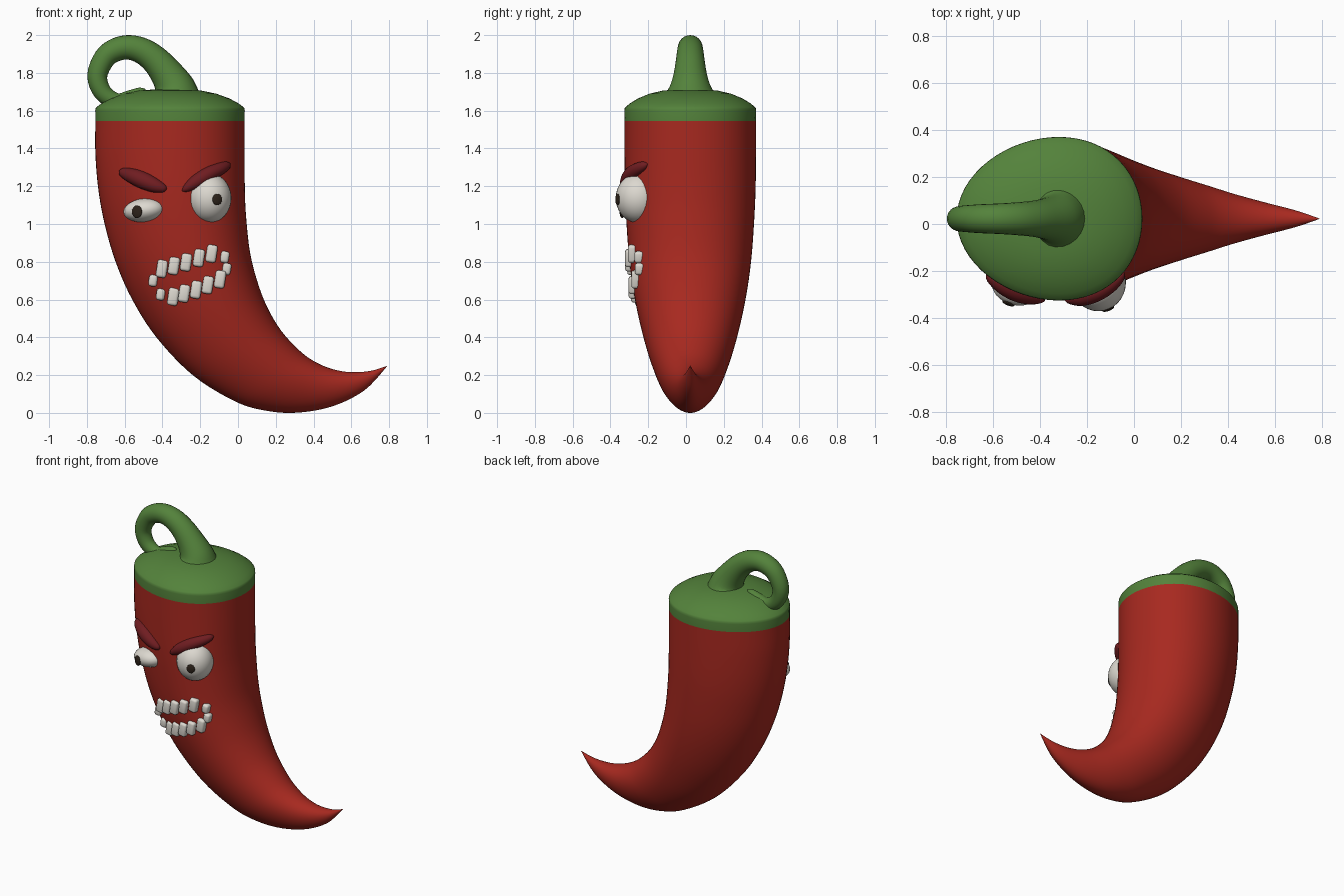
import bpy, bmesh, math
from mathutils import Vector, Matrix
from mathutils.bvhtree import BVHTree

if "Cube" in bpy.data.objects:
    bpy.data.objects.remove(bpy.data.objects["Cube"])

YC = 0.0225  # depth centre of the pepper


def material(name, rgb):
    m = bpy.data.materials.new(name)
    m.diffuse_color = (*rgb, 1)
    m.use_nodes = True
    m.node_tree.nodes["Principled BSDF"].inputs["Base Color"].default_value = m.diffuse_color
    return m


RED = material("pepper red", (0.39, 0.022, 0.014))
GREEN = material("stem green", (0.088, 0.225, 0.044))
WHITE = material("ivory white", (0.72, 0.69, 0.63))
MAROON = material("brow maroon", (0.16, 0.012, 0.015))
DARK = material("pupil dark", (0.025, 0.016, 0.01))


def finish(bm, name, mat, angle=40):
    bmesh.ops.recalc_face_normals(bm, faces=bm.faces)
    me = bpy.data.meshes.new(name)
    bm.to_mesh(me)
    bm.free()
    ob = bpy.data.objects.new(name, me)
    bpy.context.collection.objects.link(ob)
    me.materials.append(mat)
    bpy.ops.object.select_all(action='DESELECT')
    ob.select_set(True)
    bpy.context.view_layer.objects.active = ob
    bpy.ops.object.shade_smooth_by_angle(angle=math.radians(angle))
    return ob


def circle(n=64):
    return [2 * math.pi * k / n for k in range(n)]


def loft(rings, caps=True):
    bm = bmesh.new()
    vs = [[bm.verts.new(p) for p in r] for r in rings]
    n = len(vs[0])
    for a, b in zip(vs, vs[1:]):
        for i in range(n):
            bm.faces.new((a[i], a[(i + 1) % n], b[(i + 1) % n], b[i]))
    if caps:
        bm.faces.new(vs[0])
        bm.faces.new(vs[-1])
    return bm


def smooth_rows(rows, steps):
    """Catmull-Rom interpolation of rows of numbers."""
    out = []
    for i in range(len(rows) - 1):
        p0, p1 = rows[max(i - 1, 0)], rows[i]
        p2, p3 = rows[i + 1], rows[min(i + 2, len(rows) - 1)]
        for s in range(steps):
            t = s / steps
            out.append([0.5 * (2 * b + (c - a) * t + (2 * a - 5 * b + 4 * c - d) * t * t
                               + (3 * b - a - 3 * c + d) * t ** 3)
                        for a, b, c, d in zip(p0, p1, p2, p3)])
    return out + [list(rows[-1])]


def tube(rows, steps=5, n=24):
    """Round sweep along rows of x, y, z, radius."""
    pts = smooth_rows(rows, steps)
    rings = []
    for i, p in enumerate(pts):
        c = Vector(p[:3])
        d = (Vector(pts[min(i + 1, len(pts) - 1)][:3]) - Vector(pts[max(i - 1, 0)][:3])).normalized()
        side = d.cross(Vector((0, 1, 0))).normalized()
        up = side.cross(d)
        r = max(p[3], 0.001)
        rings.append([c + r * (side * math.cos(a) + up * math.sin(a)) for a in circle(n)])
    return loft(rings)


def egg(a):
    """Widest point sits a little toward the inner side of the bend."""
    return math.cos(a) + 0.1 * math.sin(a) ** 2


# Body: outer x, z, inner x, z, half depth of each cross-section
sections = [
    (-.755, 1.545, .035, 1.545, .348), (-.755, 1.37, .035, 1.37, .348),
    (-.739, 1.18, .036, 1.2, .346), (-.706, 1.0, .042, 1.05, .339),
    (-.648, .8, .062, .86, .325), (-.56, .6, .098, .71, .303),
    (-.432, .4, .15, .57, .27), (-.24, .2, .225, .44, .226),
    (-.02, .063, .32, .335, .18), (.14, .013, .4, .275, .146),
    (.31, .001, .49, .235, .108), (.5, .035, .59, .216, .071),
    (.67, .12, .7, .222, .036), (.792, .25, .792, .25, .0005)]
rings = []
for ox, oz, ix, iz, h in smooth_rows(sections, 5):
    rings.append([((ox + ix) / 2 + (ix - ox) / 2 * egg(a), YC + h * math.sin(a),
                   (oz + iz) / 2 + (iz - oz) / 2 * egg(a)) for a in circle()])
bm = loft(rings)
surface = BVHTree.FromBMesh(bm)
finish(bm, "body", RED)


def on_front(x, z, off=0.0):
    """Point and outward normal on the front of the body."""
    hit, nor, _, _ = surface.ray_cast(Vector((x, -2, z)), Vector((0, 1, 0)))
    if hit is None:
        hit, nor, _, _ = surface.find_nearest(Vector((x, -.2, z)))
    if nor.y > 0:
        nor = -nor
    return hit + nor * off, nor


# Cap: flat band with a low dome
profile = [(1, 1.545), (1.002, 1.6), (.998, 1.612), (.985, 1.619), (.92, 1.638), (.8, 1.664),
           (.62, 1.69), (.42, 1.706), (.2, 1.713), (.01, 1.714)]
finish(loft([[(-.36 + .395 * s * egg(a), YC + .348 * s * math.sin(a), z)
              for a in circle()] for s, z in profile]), "cap", GREEN, 60)

# Stem: flared base that curls round to a thin tip
stem = [(-.335, 1.685, .14), (-.338, 1.725, .11), (-.37, 1.785, .09), (-.43, 1.86, .077),
        (-.5, 1.913, .07), (-.575, 1.935, .065), (-.645, 1.923, .062), (-.705, 1.88, .058),
        (-.745, 1.785, .053), (-.715, 1.695, .048), (-.64, 1.65, .042), (-.57, 1.672, .037),
        (-.515, 1.7, .024), (-.49, 1.712, .004)]
finish(tube([(x, YC, z, r) for x, z, r in stem], 4), "stem", GREEN, 50)


def ellipsoid(name, loc, radii, mat, tilt=0, yaw=0):
    bm = bmesh.new()
    bmesh.ops.create_uvsphere(bm, u_segments=32, v_segments=20, radius=1)
    m = (Matrix.Translation(loc) @ Matrix.Rotation(yaw, 4, 'Z')
         @ Matrix.Rotation(-tilt, 4, 'Y') @ Matrix.Diagonal((*radii, 1)))
    bmesh.ops.transform(bm, matrix=m, verts=bm.verts)
    return finish(bm, name, mat, 60)


# Eyes and pupils: one wide open, one squinting
ellipsoid("wide_eye", (-.152, -.252, 1.137), (.117, .12, .131), WHITE)
ellipsoid("wide_pupil", (-.11, -.362, 1.13), (.027, .009, .03), DARK, yaw=.35)
ellipsoid("squint_eye", (-.498, -.262, 1.073), (.11, .085, .062), WHITE, tilt=.12, yaw=-.2)
ellipsoid("squint_pupil", (-.535, -.338, 1.065), (.028, .01, .034), DARK, yaw=-.35)

# Brows: thick tapered sweeps hugging the body
brows = {"squint_brow": ([(-.628, 1.281, .003), (-.61, 1.273, .025), (-.555, 1.253, .041),
                          (-.495, 1.228, .045), (-.435, 1.202, .037), (-.39, 1.187, .02),
                          (-.378, 1.183, .003)], .01),
         "wide_brow": ([(-.295, 1.175, .003), (-.275, 1.188, .02), (-.225, 1.222, .036),
                        (-.16, 1.262, .039), (-.1, 1.29, .034), (-.058, 1.31, .022),
                        (-.044, 1.318, .003)], .026)}
for name, (pts, off) in brows.items():
    finish(tube([(*on_front(x, z, off)[0], r) for x, z, r in pts], 4, 16), name, MAROON, 60)

# Mouth: tilted rounded plate following the body, with a crisp rim
TILT = math.radians(20)


def mouth_ring(s, off):
    out = []
    for a in circle():
        c, d = math.cos(a), math.sin(a)
        u = .29 * s * math.copysign(abs(c) ** .85, c)
        v = .14 * s * math.copysign(abs(d) ** .85, d)
        out.append(on_front(-.255 + u * math.cos(TILT) - v * math.sin(TILT),
                            .725 + u * math.sin(TILT) + v * math.cos(TILT), off)[0])
    return out


finish(loft([mouth_ring(1, -.004)] + [mouth_ring(s, .005) for s in (1, .85, .7, .5, .3, .1, .01)],
            False), "mouth", RED, 30)

# Teeth: two rows of rounded blocks, small ones at the ends
rows = {"upper_tooth": [(-.45, .70), (-.403, .763), (-.34, .778), (-.275, .797),
                        (-.207, .82), (-.14, .843), (-.07, .825)],
        "lower_tooth": [(-.41, .627), (-.343, .615), (-.285, .632), (-.222, .652),
                        (-.16, .677), (-.095, .707), (-.06, .762)]}
for name, spots in rows.items():
    for i, (x, z) in enumerate(spots):
        small = i in (0, len(spots) - 1)
        w, h = (.046, .062) if small else (.056, .094)
        p, nor = on_front(x, z, .008)
        bm = bmesh.new()
        bmesh.ops.create_cube(bm, size=1)
        bmesh.ops.transform(bm, matrix=Matrix.Diagonal((w, .05, h, 1)), verts=bm.verts)
        bmesh.ops.bevel(bm, geom=bm.edges[:], offset=.015, segments=3, profile=.5, affect='EDGES')
        m = (Matrix.Translation(p) @ Matrix.Rotation(math.atan2(nor.x, -nor.y), 4, 'Z')
             @ Matrix.Rotation(-math.radians(9), 4, 'Y'))
        bmesh.ops.transform(bm, matrix=m, verts=bm.verts)
        finish(bm, f"{name}_{i + 1}", WHITE, 50)
